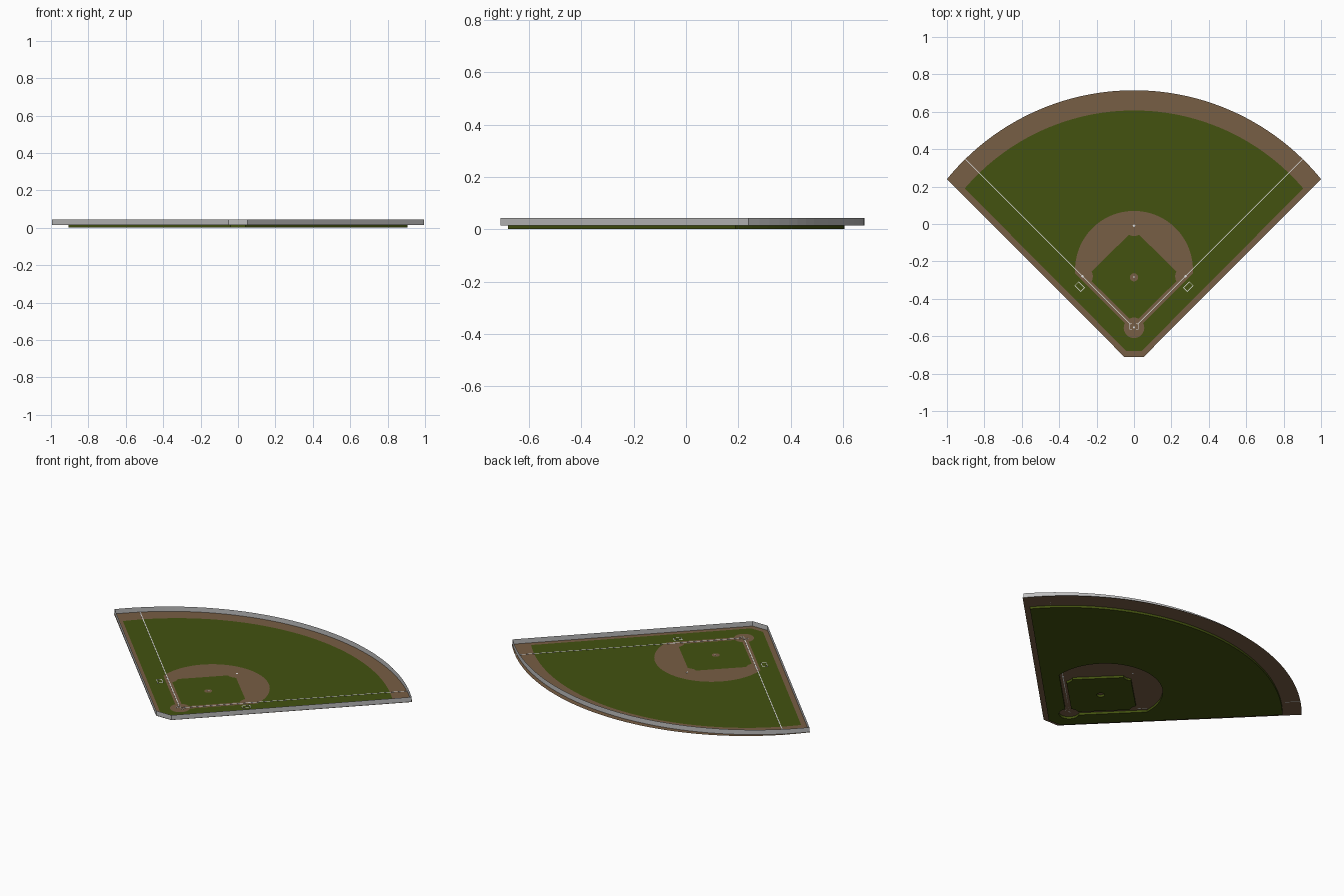
import bpy, bmesh, math
from mathutils import Vector

if "Cube" in bpy.data.objects:
    bpy.data.objects.remove(bpy.data.objects["Cube"])

TOP = 0.014          # level of turf and dirt
FENCE_TOP = 0.043
HOME = (0, -0.555)
FIRST, SECOND, THIRD = (0.275, -0.28), (0, -0.01), (-0.275, -0.28)


def material(name, rgb):
    m = bpy.data.materials.new(name)
    m.diffuse_color = (*rgb, 1)
    m.use_nodes = True
    m.node_tree.nodes["Principled BSDF"].inputs["Base Color"].default_value = m.diffuse_color
    return m


GRASS = material("grass_green", (0.056, 0.084, 0.005))
DIRT = material("dirt_brown", (0.185, 0.112, 0.058))
WHITE = material("chalk_white", (0.75, 0.75, 0.75))
GREY = material("fence_grey", (0.52, 0.52, 0.52))


def finish(name, bm, mat):
    me = bpy.data.meshes.new(name)
    bm.to_mesh(me)
    bm.free()
    me.materials.append(mat)
    ob = bpy.data.objects.new(name, me)
    bpy.context.collection.objects.link(ob)
    return ob


def arc(c, r, a0, a1, n):
    """Points on a circle from angle a0 to a1 in degrees."""
    return [(c[0] + r * math.cos(math.radians(a0 + (a1 - a0) * i / n)),
             c[1] + r * math.sin(math.radians(a0 + (a1 - a0) * i / n))) for i in range(n + 1)]


def circle(c, r, n):
    return arc(c, r, 0, 360, n)[:-1]


def sheet(name, loops, mat, z=TOP, depth=0.0):
    """Flat filled outline with holes; depth turns it into a slab below z."""
    bm = bmesh.new()
    for loop in loops:
        vs = [bm.verts.new((x, y, z)) for x, y in loop]
        for i, v in enumerate(vs):
            bm.edges.new((v, vs[(i + 1) % len(vs)]))
    bmesh.ops.triangle_fill(bm, edges=bm.edges[:], use_beauty=True, normal=(0, 0, 1))
    for f in bm.faces:
        f.normal_update()
        if f.normal.z < 0:
            f.normal_flip()
    if depth:
        g = bmesh.ops.extrude_face_region(bm, geom=bm.faces[:], use_keep_orig=True)
        vs = [v for v in g["geom"] if isinstance(v, bmesh.types.BMVert)]
        bmesh.ops.translate(bm, verts=vs, vec=(0, 0, -depth))
        bmesh.ops.recalc_face_normals(bm, faces=bm.faces[:])
    return finish(name, bm, mat)


def rect(c, w, h, deg=0):
    a = math.radians(deg)
    u, v = Vector((math.cos(a), math.sin(a))), Vector((-math.sin(a), math.cos(a)))
    return [tuple(Vector(c) + u * w / 2 * i + v * h / 2 * j)
            for i, j in ((-1, -1), (1, -1), (1, 1), (-1, 1))]


def chalk(name, loops):
    return sheet(name, loops, WHITE, TOP + 0.0012, 0.0012)


def chalk_box(name, c, w, h, deg=0, t=0.0035):
    return chalk(name, [rect(c, w, h, deg), rect(c, w - 2 * t, h - 2 * t, deg)])


def fan(half, corner_y, top_y, foot, foot_y, n=48):
    """Ballpark outline: curved outfield, straight sides, cut-off corner."""
    s = top_y - corner_y
    r = (half * half + s * s) / (2 * s)
    a = math.degrees(math.asin(half / r))
    return [(-foot, foot_y), (foot, foot_y)] + arc((0, top_y - r), r, 90 - a, 90 + a, n)


# outlines shared by turf and dirt
park = fan(1.0, 0.24, 0.715, 0.05, -0.712)
turf = fan(0.905, 0.19, 0.607, 0.04, -0.68)
infield = (arc(HOME, 0.055, -207, 27, 24)
           + arc((0, -0.245), 0.315, -3.6, 183.6, 48))
diamond = (arc(HOME, 0.055, 117, 63, 6) + arc(FIRST, 0.055, 208, 152, 6)
           + arc(SECOND, 0.055, 300, 240, 6) + arc(THIRD, 0.055, 28, -28, 6))
mound = circle((0, -0.285), 0.022, 24)

# ground
sheet("warning_track", [park, turf], DIRT)
sheet("outfield_grass", [turf, infield], GRASS, depth=TOP)
sheet("infield_dirt", [infield, diamond], DIRT)
sheet("infield_grass", [diamond, mound], GRASS, depth=TOP)
sheet("pitching_mound", [mound], DIRT)

# boundary fence: one thin wall along the edge, slightly inset in the outfield
bm = bmesh.new()
path = fan(0.995, 0.24, 0.682, 0.05, -0.71, 40)
low = [bm.verts.new((x, y, TOP)) for x, y in path]
high = [bm.verts.new((x, y, FENCE_TOP)) for x, y in path]
for i in range(len(path)):
    j = (i + 1) % len(path)
    bm.faces.new((low[i], low[j], high[j], high[i]))
finish("boundary_fence", bm, GREY)

# chalk lines and boxes, left and right
for side, s in (("left", -1), ("right", 1)):
    mid = (s * 0.461, -0.094)
    chalk(f"{side}_foul_line", [rect(mid, 1.25, 0.005, s * 45)])
    chalk_box(f"{side}_coach_box", (s * 0.29, -0.335), 0.048, 0.032, s * 45)
    chalk_box(f"{side}_batter_box", (s * 0.017, -0.548), 0.014, 0.032, 0, 0.002)

# bases, home plate and pitching rubber
for name, c in (("first_base", FIRST), ("second_base", SECOND), ("third_base", THIRD)):
    chalk(name, [rect(c, 0.011, 0.011, 45)])
chalk("home_plate", [[(0, -0.559), (0.005, -0.554), (0.005, -0.549), (-0.005, -0.549), (-0.005, -0.554)]])
chalk("pitching_rubber", [rect((0, -0.283), 0.012, 0.004)])
